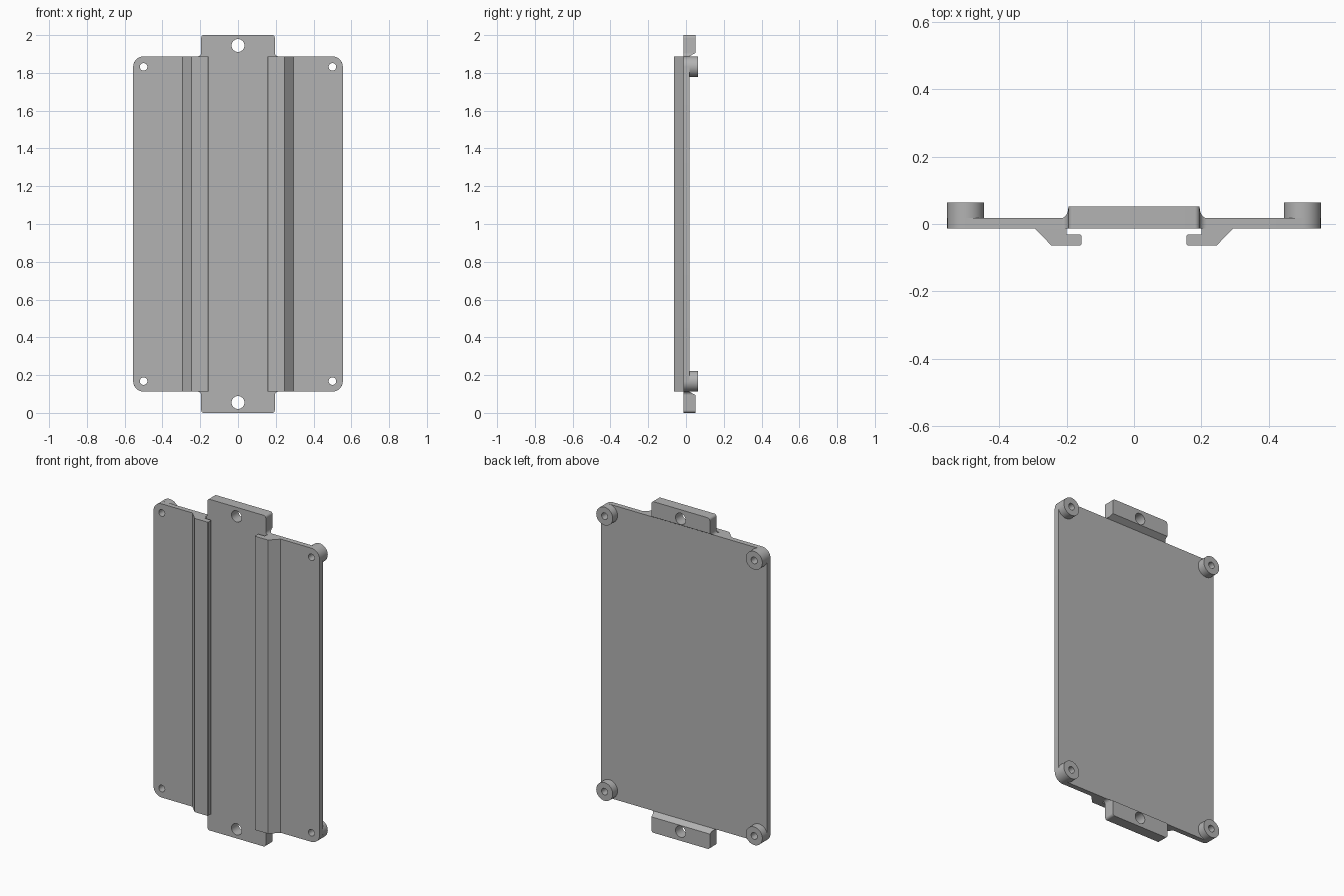
import bpy, bmesh
from math import cos, sin, pi, radians
from mathutils import Vector

if "Cube" in bpy.data.objects:
    bpy.data.objects.remove(bpy.data.objects["Cube"], do_unlink=True)

# Single grey material
grey = bpy.data.materials.new("plain_grey")
grey.use_nodes = True
colour = (0.45, 0.45, 0.45, 1)
grey.diffuse_color = colour
grey.node_tree.nodes["Principled BSDF"].inputs["Base Color"].default_value = colour

# Depths: rail front, plate front, plate back, tab back, boss back
RAIL_Y, FRONT, BACK, TAB_Y, BOSS_Y = -0.064, -0.0135, 0.0175, 0.0515, 0.064
HALF_W, LOW, HIGH = 0.555, 0.113, 1.887
MID = 1.0


def arc(cx, cz, r, start, end, steps=8):
    """Points on an arc, angles in degrees."""
    return [(cx + r * cos(radians(start + (end - start) * i / steps)),
             cz + r * sin(radians(start + (end - start) * i / steps)))
            for i in range(steps + 1)]


def circle(cx, cz, r, steps=40):
    return arc(cx, cz, r, 0, 360, steps)[:-1]


def prism(name, loops, start, end, to_3d, cut=None):
    """Fill outline loops (later loops are holes) and extrude them."""
    bm = bmesh.new()
    for loop in loops:
        verts = [bm.verts.new(to_3d(u, v, start)) for u, v in loop]
        for a, b in zip(verts, verts[1:] + verts[:1]):
            bm.edges.new((a, b))
    bmesh.ops.triangle_fill(bm, edges=bm.edges[:], use_beauty=True)
    shift = Vector(to_3d(0, 0, end)) - Vector(to_3d(0, 0, start))
    new = bmesh.ops.extrude_face_region(bm, geom=bm.faces[:])["geom"]
    bmesh.ops.translate(bm, vec=shift,
                        verts=[g for g in new if isinstance(g, bmesh.types.BMVert)])
    # Optional sloped cut, closed again afterwards
    if cut:
        res = bmesh.ops.bisect_plane(bm, geom=bm.verts[:] + bm.edges[:] + bm.faces[:],
                                     plane_co=cut[0], plane_no=cut[1], clear_outer=True)
        edges = [g for g in res["geom_cut"] if isinstance(g, bmesh.types.BMEdge)]
        bmesh.ops.triangle_fill(bm, edges=[e for e in edges if e.is_boundary],
                                use_beauty=True)
    bmesh.ops.recalc_face_normals(bm, faces=bm.faces[:])
    mesh = bpy.data.meshes.new(name)
    bm.to_mesh(mesh)
    bm.free()
    mesh.materials.append(grey)
    obj = bpy.data.objects.new(name, mesh)
    bpy.context.collection.objects.link(obj)
    bpy.ops.object.select_all(action='DESELECT')
    obj.select_set(True)
    bpy.context.view_layer.objects.active = obj
    bpy.ops.object.shade_smooth_by_angle(angle=radians(30))
    return obj


def along_y(u, v, d):
    return (u, d, v)


def along_z(u, v, d):
    return (u, v, d)


# Base plate with rounded corners and screw holes
R = 0.055
bx, bz0, bz1 = HALF_W - R, LOW + R, HIGH - R
corners = [(bx, bz1), (-bx, bz1), (-bx, bz0), (bx, bz0)]
outline = [p for i, (x, z) in enumerate(corners)
           for p in arc(x, z, R, 90 * i, 90 * i + 90)]
prism("base_plate", [outline] + [circle(x, z, 0.02) for x, z in corners],
      FRONT, BACK, along_y)

# Round screw bosses on the back
for (x, z), place in zip(corners, ("upper_left", "upper_right", "lower_right", "lower_left")):
    prism("screw_boss_" + place, [circle(x, z, R), circle(x, z, 0.02)],
          BACK, BOSS_Y, along_y)

# Hooked clip rails on the front
for s, side in ((1, "left"), (-1, "right")):
    hook = [(0.295, FRONT), (0.245, RAIL_Y), (0.16, RAIL_Y), (0.156, RAIL_Y + 0.004),
            (0.156, -0.035), (0.16, -0.031), (0.2, -0.031), (0.2, FRONT)]
    prism("clip_rail_" + side, [[(s * x, y) for x, y in hook]], LOW, HIGH, along_z)

# Mounting tabs with flared roots, a hole and a sloped inner edge
TW, TR, FL = 0.195, 0.015, 0.02
half = (arc(TW - TR, TR, TR, -90, 0)
        + arc(TW + FL, LOW - FL, FL, 180, 90))
tab = half + [(-x, z) for x, z in reversed(half)]
for s, name in ((-1, "upper_tab"), (1, "lower_tab")):
    def place(z):
        return z if s > 0 else 2 * MID - z
    loops = [[(x, place(z)) for x, z in tab], circle(0, place(0.055), 0.034)]
    slope = ((0, TAB_Y, place(LOW - 0.02)), (0, 0.02, s * (TAB_Y - BACK)))
    prism(name, loops, FRONT, TAB_Y, along_y, cut=slope)
